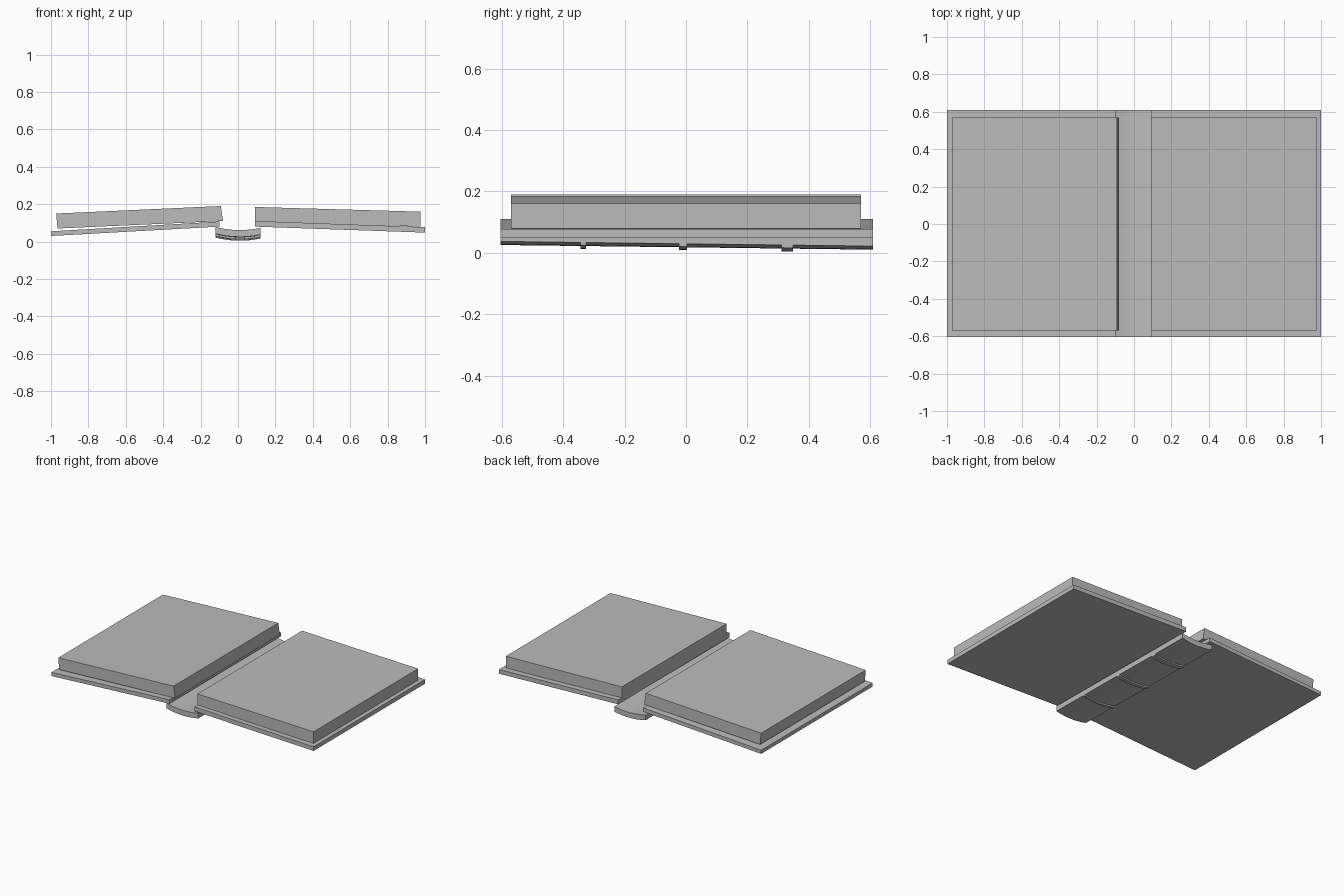
import bpy
import bmesh

if "Cube" in bpy.data.objects:
    bpy.data.objects.remove(bpy.data.objects["Cube"])

grey = bpy.data.materials.new("plain grey")
grey.diffuse_color = (0.5, 0.5, 0.5, 1)
grey.use_nodes = True
grey.node_tree.nodes["Principled BSDF"].inputs["Base Color"].default_value = grey.diffuse_color


def extrude_profile(name, profile, y0, y1, slope=0.0):
    """Prism from an xz outline running along y, with an optional z slope."""
    bm = bmesh.new()
    ends = [[bm.verts.new((x, y, z + slope * y)) for x, z in profile] for y in (y0, y1)]
    bm.faces.new(ends[0])
    bm.faces.new(ends[1][::-1])
    n = len(profile)
    for i in range(n):
        j = (i + 1) % n
        bm.faces.new((ends[0][i], ends[1][i], ends[1][j], ends[0][j]))
    bmesh.ops.recalc_face_normals(bm, faces=bm.faces)
    mesh = bpy.data.meshes.new(name)
    bm.to_mesh(mesh)
    bm.free()
    mesh.materials.append(grey)
    obj = bpy.data.objects.new(name, mesh)
    bpy.context.collection.objects.link(obj)
    return obj


def arc_profile(half, drop_top, centre_top, thick, segments=8):
    """Sagging strip outline: parabola on top, offset copy below."""
    xs = [half * (2 * i / segments - 1) for i in range(segments + 1)]
    top = [(x, centre_top + drop_top * (x / half) ** 2 - 0.02 * x) for x in xs]
    return top + [(x, z - thick) for x, z in reversed(top)]


# Cover boards
extrude_profile("left_cover", [(-1, 0.03), (-0.1, 0.08), (-0.1, 0.107), (-1, 0.055)], -0.605, 0.61)
extrude_profile("right_cover", [(0.09, 0.08), (1, 0.048), (1, 0.077), (0.09, 0.11)], -0.605, 0.61)

# Page blocks
extrude_profile("left_pages", [(-0.965, 0.07), (-0.08, 0.11), (-0.092, 0.19), (-0.972, 0.15)], -0.57, 0.57)
extrude_profile("right_pages", [(0.09, 0.105), (0.975, 0.08), (0.975, 0.16), (0.09, 0.185)], -0.57, 0.57)

# Curved spine, slightly lower at the back
SLOPE = -0.0125
extrude_profile("spine", arc_profile(0.12, 0.014, 0.054, 0.036), -0.605, 0.61, SLOPE)

# Raised bands under the spine
for i, (y, width) in enumerate([(-0.335, 0.017), (-0.01, 0.026), (0.33, 0.036)]):
    extrude_profile(f"spine_band_{i + 1}", arc_profile(0.12, 0.014, 0.03, 0.021),
                    y - width / 2, y + width / 2, SLOPE)
